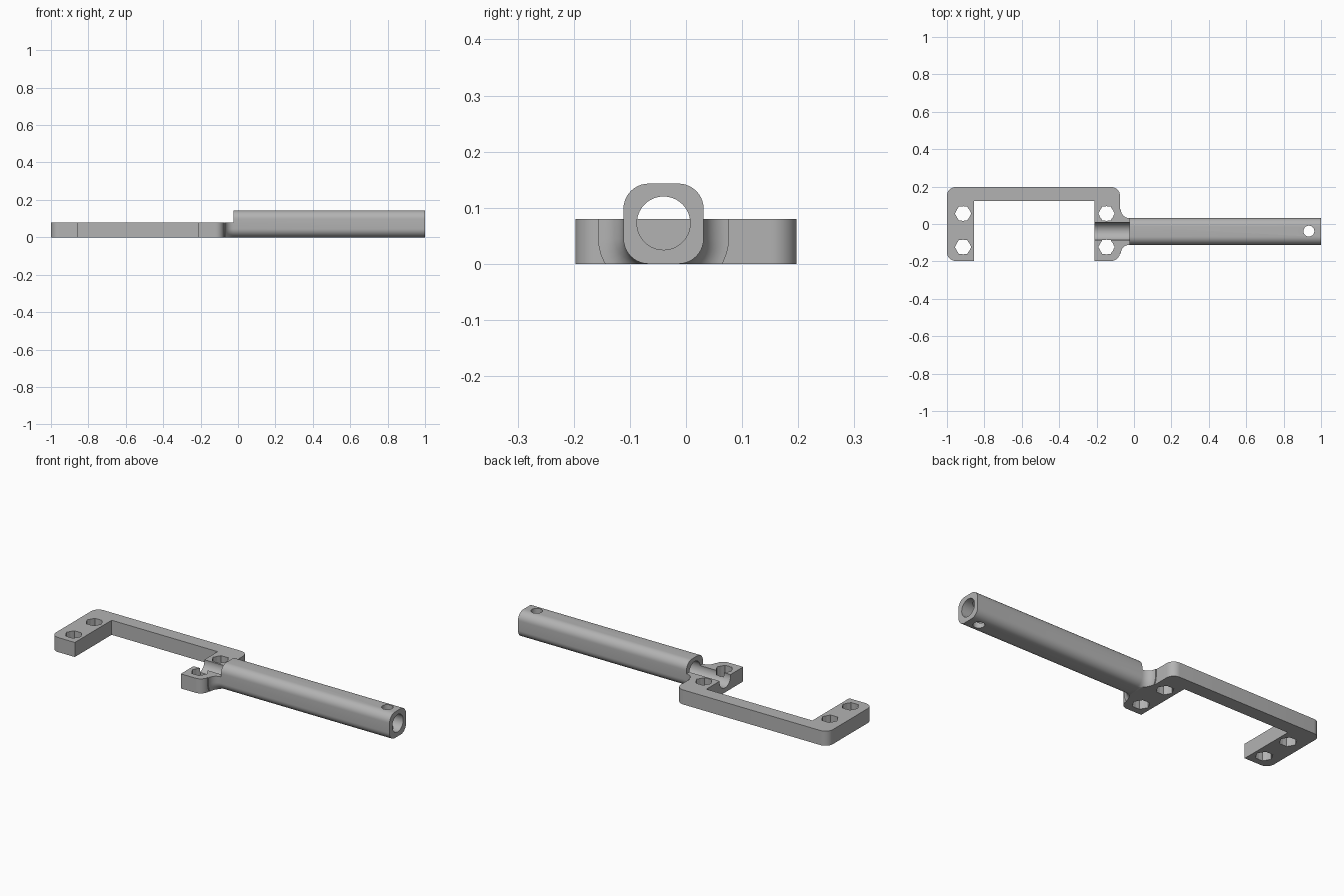
import bpy, bmesh, math
from mathutils import Vector, Matrix

cube = bpy.data.objects.get("Cube")
if cube:
    bpy.data.objects.remove(cube, do_unlink=True)

grey = bpy.data.materials.new("grey_metal")
grey.use_nodes = True
colour = (0.45, 0.45, 0.45, 1)
grey.diffuse_color = colour
grey.node_tree.nodes["Principled BSDF"].inputs["Base Color"].default_value = colour

THICK = 0.08                        # bracket plate thickness
AXIS_Y, AXIS_Z = -0.04, 0.0715      # tube axis
HALF, ROUND = 0.0715, 0.045         # tube half width and corner radius
START, FLARE = -0.025, 0.045        # tube shoulder and blend radius


def rounded(corners, steps=10):
    """Outline from right-angled corners (x, y, radius)."""
    points = []
    for i, (x, y, r) in enumerate(corners):
        p = Vector((x, y))
        if r == 0:
            points.append(p)
            continue
        a = (Vector(corners[i - 1][:2]) - p).normalized()
        b = (Vector(corners[(i + 1) % len(corners)][:2]) - p).normalized()
        for k in range(steps + 1):
            t = math.pi / 2 * k / steps
            points.append(p + r * (a + b) - r * (math.cos(t) * b + math.sin(t) * a))
    return points


def loft(name, rings):
    """Closed solid through matching rings of 3D points."""
    bm = bmesh.new()
    loops = [[bm.verts.new(p) for p in ring] for ring in rings]
    for low, high in zip(loops, loops[1:]):
        for i in range(len(low)):
            bm.faces.new((low[i - 1], low[i], high[i], high[i - 1]))
    bm.faces.new(loops[0])
    bm.faces.new(loops[-1])
    bmesh.ops.recalc_face_normals(bm, faces=bm.faces)
    mesh = bpy.data.meshes.new(name)
    bm.to_mesh(mesh)
    bm.free()
    obj = bpy.data.objects.new(name, mesh)
    bpy.context.collection.objects.link(obj)
    mesh.materials.append(grey)
    return obj


def prism(name, outline, z0, z1):
    return loft(name, [[(p[0], p[1], z) for p in outline] for z in (z0, z1)])


def circle(x, y, r, sides=48):
    return [(x + r * math.cos(math.tau * i / sides),
             y + r * math.sin(math.tau * i / sides)) for i in range(sides)]


def box(name, x0, x1, z0, z1):
    return prism(name, [(x0, -0.5), (x1, -0.5), (x1, 0.5), (x0, 0.5)], z0, z1)


def combine(obj, tool, operation='DIFFERENCE'):
    tool.hide_render = True
    mod = obj.modifiers.new(operation, 'BOOLEAN')
    mod.operation, mod.solver, mod.object = operation, 'EXACT', tool
    bpy.context.view_layer.objects.active = obj
    bpy.ops.object.modifier_apply(modifier=mod.name)
    bpy.data.objects.remove(tool, do_unlink=True)


# U-shaped bracket with rounded outer corners
c = 0.045
bracket = prism("bracket_with_tube", rounded([
    (-1, -0.197, c), (-0.855, -0.197, 0), (-0.855, 0.123, 0), (-0.21, 0.123, 0),
    (-0.21, -0.197, 0), (-0.075, -0.197, c), (-0.075, 0.197, c), (-1, 0.197, c)]), 0, THICK)


# Rounded-square tube whose end flares into the bracket
def tube_ring(x, grow):
    h, r = HALF + grow, ROUND + grow
    outline = rounded([(-h, -h, r), (h, -h, r), (h, h, r), (-h, h, r)])
    return [(x, AXIS_Y + p.x, AXIS_Z + p.y) for p in outline]


rings = [tube_ring(1, 0)]
for k in range(9):
    t = math.pi / 2 * k / 8
    rings.append(tube_ring(START - FLARE * math.sin(t), FLARE * (1 - math.cos(t))))
rings.append(tube_ring(-0.1, FLARE))
tube = loft("tube", rings)
combine(tube, box("trim_above", -0.3, START, THICK, 0.5))
combine(tube, box("trim_below", -0.3, START, -0.5, 0))
combine(bracket, tube, 'UNION')

# Bore through the tube, leaving a groove across the bracket
combine(bracket, loft("bore", [[(x, p[0], p[1]) for p in circle(AXIS_Y, 0.0725, 0.0475, 64)]
                               for x in (-0.3, 1.1)]))

# Screw holes with hexagonal flats
for x in (-0.914, -0.147):
    for y in (-0.123, 0.056):
        for r, sides in ((0.039, 48), (0.044, 6)):
            combine(bracket, prism("screw_hole", circle(x, y, r, sides), -0.1, 0.3))

# Cross pin hole near the tube end
combine(bracket, prism("pin_hole", circle(0.935, -0.038, 0.029), -0.1, 0.3))

bpy.ops.object.select_all(action='DESELECT')
bracket.select_set(True)
bpy.context.view_layer.objects.active = bracket
bpy.ops.object.shade_smooth_by_angle(angle=math.radians(30))
